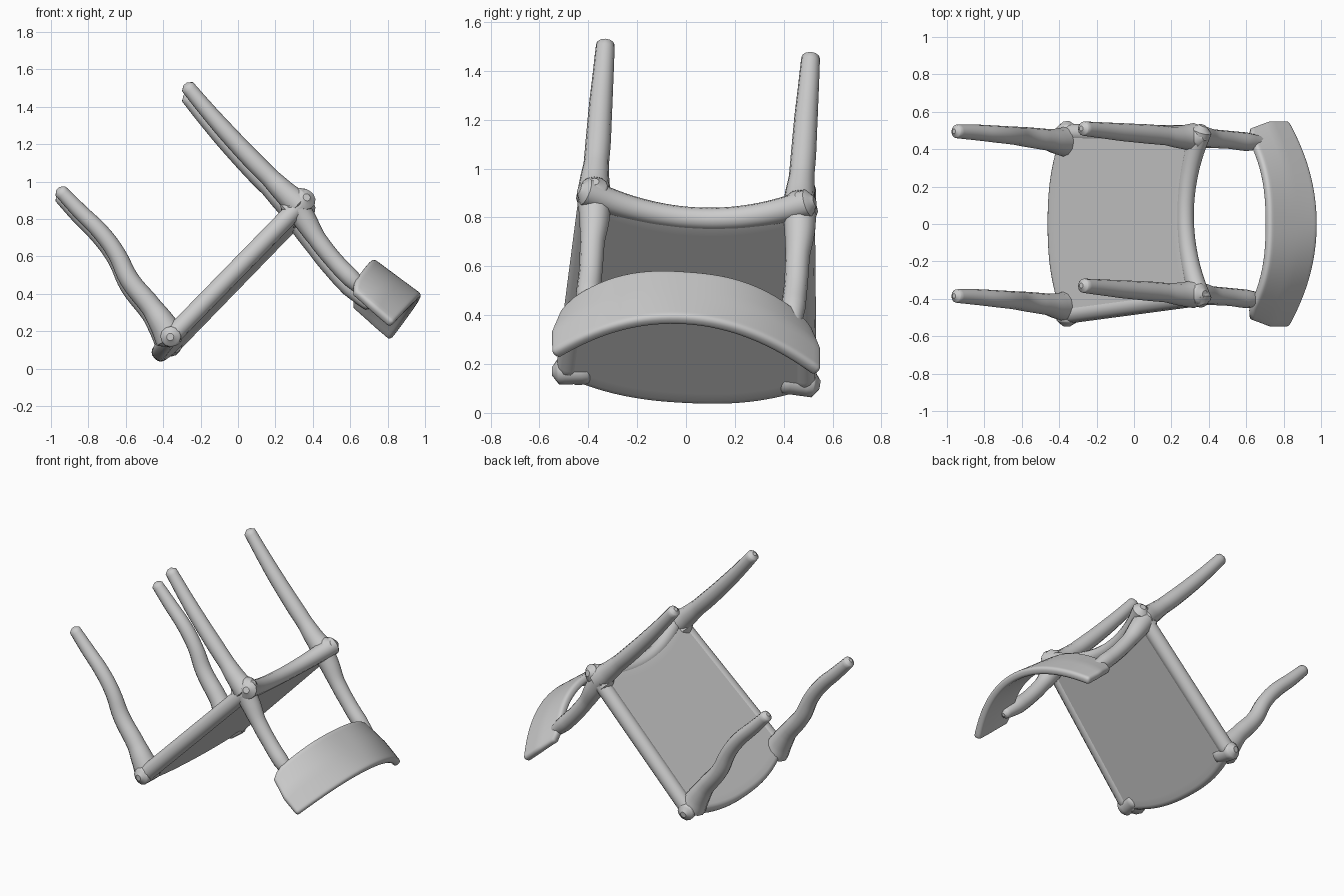
import bpy, bmesh, math
from mathutils import Vector

if "Cube" in bpy.data.objects:
    bpy.data.objects.remove(bpy.data.objects["Cube"])

mat = bpy.data.materials.new("plain grey")
mat.diffuse_color = (0.6, 0.6, 0.6, 1)
mat.use_nodes = True
mat.node_tree.nodes["Principled BSDF"].inputs["Base Color"].default_value = mat.diffuse_color


def finish(ob):
    ob.data.materials.clear()
    ob.data.materials.append(mat)
    for o in bpy.context.selected_objects:
        o.select_set(False)
    ob.select_set(True)
    bpy.context.view_layer.objects.active = ob
    bpy.ops.object.shade_smooth_by_angle(angle=math.radians(50))


def tube(name, pts):
    """Smooth rod through (x, y, z, radius) points with rounded ends."""
    first, second = Vector(pts[0][:3]), Vector(pts[1][:3])
    last, prev = Vector(pts[-1][:3]), Vector(pts[-2][:3])
    cap = lambda p, q, r: tuple(p + (p - q).normalized() * r * 0.5) + (r * 0.35,)
    pts = [cap(first, second, pts[0][3])] + pts + [cap(last, prev, pts[-1][3])]
    cu = bpy.data.curves.new(name, 'CURVE')
    cu.dimensions = '3D'
    cu.bevel_depth = 1.0
    cu.bevel_resolution = 4
    cu.resolution_u = 5
    cu.use_fill_caps = True
    sp = cu.splines.new('BEZIER')
    sp.bezier_points.add(len(pts) - 1)
    for bp, p in zip(sp.bezier_points, pts):
        bp.co = p[:3]
        bp.radius = p[3]
        bp.handle_left_type = bp.handle_right_type = 'AUTO'
    tmp = bpy.data.objects.new(name + "_path", cu)
    bpy.context.collection.objects.link(tmp)
    dg = bpy.context.evaluated_depsgraph_get()
    me = bpy.data.meshes.new_from_object(tmp.evaluated_get(dg))
    bpy.data.objects.remove(tmp)
    ob = bpy.data.objects.new(name, me)
    bpy.context.collection.objects.link(ob)
    finish(ob)


def sheet(name, func, nu, nv, thick, round_r):
    """Grid surface func(s, t), s in 0..1, t in -1..1, thickened and rounded."""
    bm = bmesh.new()
    rows = [[bm.verts.new(func(i / nu, 2 * j / nv - 1)) for j in range(nv + 1)]
            for i in range(nu + 1)]
    for i in range(nu):
        for j in range(nv):
            bm.faces.new((rows[i][j], rows[i + 1][j], rows[i + 1][j + 1], rows[i][j + 1]))
    me = bpy.data.meshes.new(name)
    bm.to_mesh(me)
    bm.free()
    ob = bpy.data.objects.new(name, me)
    bpy.context.collection.objects.link(ob)
    finish(ob)
    sol = ob.modifiers.new("thickness", 'SOLIDIFY')
    sol.thickness = thick
    sol.offset = 0
    bev = ob.modifiers.new("rounding", 'BEVEL')
    bev.width = round_r
    bev.segments = 4
    bev.limit_method = 'ANGLE'
    bev.angle_limit = math.radians(50)


def seat_z(x, y):
    return 0.515 + 1.03 * x - 0.05 * y


# Seat: tilted slab, bowed front edge and hollow rear edge
def seat_point(s, t):
    front = -0.36 - 0.085 * (1 - abs(t) ** 2.4)
    rear = 0.37 - 0.085 * (1 - t * t)
    x = front + (rear - front) * s
    y = 0.045 * s + t * (0.51 - 0.055 * s)
    return x, y, seat_z(x, y)


sheet("seat", seat_point, 14, 28, 0.085, 0.036)


# Backrest: curved panel
def back_point(s, t):
    bow = 1 - abs(t) ** (2.6 - 0.6 * s)
    end = max(0, abs(t) - 0.85) / 0.15
    x = 0.59 + 0.23 * s + (0.12 + 0.03 * s) * bow
    z = 0.385 - 0.19 * s + 0.18 * bow - 0.035 * t
    x += 0.03 * (1 - s) * end * end
    z -= 0.02 * (1 - s) * end * end
    return x, t * (0.5 + 0.04 * min(1, 2 * s)), z


sheet("backrest", back_point, 10, 32, 0.05, 0.02)

# Rolled rim along the rear of the seat
rim = []
for k in range(-4, 5):
    x, y, z = seat_point(0.985, k / 4)
    rim.append((x, y, z, 0.046 + 0.012 * abs(k / 4) ** 2))
tube("seat_rear_rim", rim)

for side, label in ((-1, "left"), (1, "right")):
    # Front leg, flared where it meets the seat
    drop = -0.015 * side
    y0 = 0.44 * side
    tube(label + "_front_leg", [
        (-0.36, y0, 0.15 + drop, 0.085),
        (-0.40, y0, 0.22 + drop, 0.072),
        (-0.46, y0 + 0.01, 0.31 + drop, 0.058),
        (-0.58, y0 + 0.025, 0.46 + drop, 0.053),
        (-0.65, y0 + 0.033, 0.60 + drop, 0.048),
        (-0.73, y0 + 0.04, 0.71 + drop, 0.046),
        (-0.85, y0 + 0.05, 0.83 + drop, 0.042),
        (-0.95, y0 + 0.055, 0.935 + drop, 0.036)])
    # Rounded front corner of the seat
    tube(label + "_front_corner", [
        (-0.35, 0.40 * side, seat_z(-0.35, 0.40 * side), 0.055),
        (-0.36, 0.52 * side, seat_z(-0.36, 0.52 * side), 0.055)])
    # Rear leg
    drop = -0.027 * side
    y0 = 0.045 + 0.42 * side
    tube(label + "_rear_leg", [
        (0.32, y0, 0.85 + drop, 0.075),
        (0.25, y0, 0.915 + drop, 0.062),
        (0.17, y0 + 0.008, 0.995 + drop, 0.052),
        (0.09, y0 + 0.015, 1.075 + drop, 0.052),
        (-0.06, y0 + 0.026, 1.235 + drop, 0.048),
        (-0.17, y0 + 0.036, 1.36 + drop, 0.043),
        (-0.27, y0 + 0.045, 1.48 + drop, 0.038)])
    # Post carrying the backrest
    tube(label + "_back_post", [
        (0.30, y0, 0.86 + drop, 0.07),
        (0.36, y0, 0.765 + drop, 0.062),
        (0.42, y0 - 0.008, 0.67 + drop, 0.05),
        (0.51, y0 - 0.015, 0.555 + drop, 0.048),
        (0.60, y0 - 0.025, 0.46 + drop, 0.05),
        (0.70, y0 - 0.03, 0.365 + drop, 0.03)])
    # Knob at the rear corner of the seat
    tube(label + "_rear_knob", [
        (0.27, y0, 0.81 + drop, 0.062),
        (0.36, y0, 0.90 + drop, 0.056)])
    # Side rail along the seat edge
    rail = []
    for s in (0.02, 0.35, 0.7, 0.97):
        x, y, z = seat_point(s, 0.95 * side)
        rail.append((x, y, z, 0.05))
    tube(label + "_seat_rail", rail)
